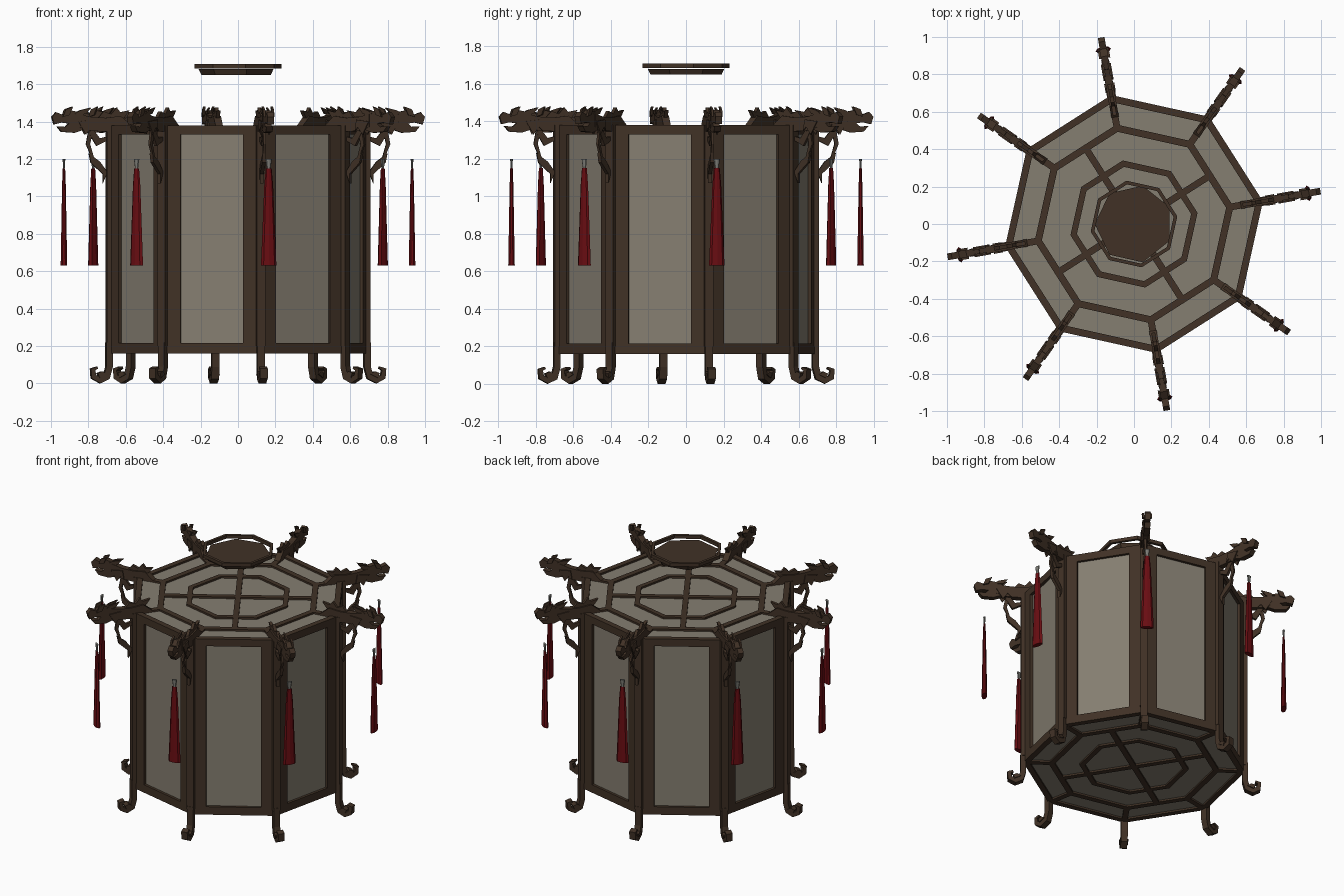
import bpy, bmesh, math
from mathutils import Vector

cube = bpy.data.objects.get("Cube")
if cube:
    bpy.data.objects.remove(cube)


def material(name, rgb):
    m = bpy.data.materials.new(name)
    m.use_nodes = True
    m.diffuse_color = (*rgb, 1)
    m.node_tree.nodes["Principled BSDF"].inputs["Base Color"].default_value = (*rgb, 1)
    return m


wood = material("dark wood", (0.052, 0.031, 0.019))
paper = material("grey paper", (0.235, 0.21, 0.165))
red = material("tassel red", (0.14, 0.004, 0.006))
metal = material("grey metal", (0.2, 0.2, 0.18))

CORNER = math.radians(10)           # first corner of the octagon
STEP = math.pi / 4
FACE = CORNER + STEP / 2            # first side of the octagon
R = 0.70
APOTHEM = R * math.cos(STEP / 2)
BASE, TOP = 0.16, 1.38


def finish(name, bm, mat, turns=(0,)):
    """Turn a bmesh into one object per rotation about z, sharing the mesh."""
    bmesh.ops.recalc_face_normals(bm, faces=bm.faces)
    mesh = bpy.data.meshes.new(name)
    bm.to_mesh(mesh)
    bm.free()
    mesh.materials.append(mat)
    for a in turns:
        ob = bpy.data.objects.new(name, mesh)
        ob.rotation_euler.z = a
        bpy.context.collection.objects.link(ob)


corners = [CORNER + k * STEP for k in range(8)]
sides = [FACE + k * STEP for k in range(8)]


def add_box(bm, x0, x1, y0, y1, z0, z1):
    made = bmesh.ops.create_cube(bm, size=1)["verts"]
    for v in made:
        v.co = Vector((x0 if v.co.x < 0 else x1, y0 if v.co.y < 0 else y1,
                       z0 if v.co.z < 0 else z1))


def add_plate(bm, outline, thick, y=0):
    """Extrude an outline of (radius, height) points sideways."""
    face = bm.faces.new([bm.verts.new((r, y - thick / 2, z)) for r, z in outline])
    new = bmesh.ops.extrude_face_region(bm, geom=[face])["geom"]
    bmesh.ops.translate(bm, vec=(0, thick, 0),
                        verts=[g for g in new if isinstance(g, bmesh.types.BMVert)])


def ribbon(path, widths):
    """Outline of a strip that follows a path."""
    pts = [Vector(p) for p in path]
    left, right = [], []
    for i, p in enumerate(pts):
        d = (pts[min(i + 1, len(pts) - 1)] - pts[max(i - 1, 0)]).normalized()
        n = Vector((-d.y, d.x)) * widths[i] / 2
        left.append(p + n)
        right.append(p - n)
    return [tuple(p) for p in left + right[::-1]]


def ring(name, sides_n, outer, inner, z0, z1, start=CORNER):
    """Flat polygonal ring."""
    bm = bmesh.new()
    loops = []
    for r, z in ((outer, z0), (outer, z1), (inner, z1), (inner, z0)):
        loops.append([bm.verts.new((r * math.cos(start + k * math.tau / sides_n),
                                    r * math.sin(start + k * math.tau / sides_n), z))
                      for k in range(sides_n)])
    for i in range(4):
        a, b = loops[i], loops[(i + 1) % 4]
        for k in range(sides_n):
            j = (k + 1) % sides_n
            bm.faces.new((a[k], a[j], b[j], b[k]))
    finish(name, bm, wood)


def prism(name, n, r0, r1, z0, z1, mat, start=CORNER):
    bm = bmesh.new()
    rows = [[bm.verts.new((r * math.cos(start + k * math.tau / n),
                           r * math.sin(start + k * math.tau / n), z))
             for k in range(n)] for r, z in ((r0, z0), (r1, z1))]
    bm.faces.new(rows[0])
    bm.faces.new(rows[1])
    for k in range(n):
        j = (k + 1) % n
        bm.faces.new((rows[0][k], rows[0][j], rows[1][j], rows[1][k]))
    finish(name, bm, mat)


# Side frames: two stiles and two rails around each paper window
half, win = R * math.sin(STEP / 2), 0.172
bm = bmesh.new()
for s in (-1, 1):
    a, b = sorted((s * win, s * half))
    add_box(bm, APOTHEM - 0.03, APOTHEM, a, b, BASE, TOP)
for z0, z1 in ((BASE, 0.215), (1.33, TOP)):
    add_box(bm, APOTHEM - 0.03, APOTHEM, -win, win, z0, z1)
finish("side_frame", bm, wood, sides)

bm = bmesh.new()
add_box(bm, APOTHEM - 0.026, APOTHEM - 0.018, -win, win, 0.215, 1.33)
finish("side_paper", bm, paper, sides)

# Top and bottom lattices, each with a paper sheet behind
for label, z0, z1, sheet in (("top", TOP - 0.025, TOP, TOP - 0.018),
                             ("bottom", BASE, BASE + 0.025, BASE + 0.012)):
    prism(label + "_paper", 8, 0.68, 0.68, sheet, sheet + 0.006, paper)
    ring(label + "_outer_ring", 8, R, 0.66, z0, z1)
    ring(label + "_middle_ring", 8, 0.54, 0.50, z0, z1)
    ring(label + "_inner_ring", 8, 0.345, 0.31, z0, z1)
    bm = bmesh.new()
    add_box(bm, 0.51, 0.68, -0.018, 0.018, z0, z1)
    finish(label + "_spoke", bm, wood, corners)
    bm = bmesh.new()
    add_box(bm, -0.48, 0.48, -0.018, 0.018, z0, z1)
    finish(label + "_cross_bar", bm, wood, (FACE, FACE + math.pi / 2))

# Floating cap above the lid
prism("cap_plate", 7, 0.195, 0.21, 1.65, 1.68, wood, 0.45)
ring("cap_band", 8, 0.235, 0.215, 1.685, 1.708)

# Corner posts running down into curled feet
bm = bmesh.new()
add_box(bm, 0.675, 0.715, -0.024, 0.024, 0.2, TOP)
finish("corner_post", bm, wood, corners)

foot = ribbon([(0.70, 0.22), (0.70, 0.09), (0.715, 0.035), (0.75, 0.018),
               (0.785, 0.035), (0.79, 0.075), (0.765, 0.085)],
              [0.035, 0.035, 0.036, 0.035, 0.03, 0.025, 0.012])
bm = bmesh.new()
add_plate(bm, foot, 0.042)
add_plate(bm, [(0.715, 0.05), (0.755, 0.03), (0.765, 0.055), (0.74, 0.065)], 0.055)
finish("curled_foot", bm, wood, corners)

# Carved beast-head arms
bm = bmesh.new()
add_plate(bm, [(0.58, 1.38), (0.68, 1.345), (0.80, 1.35), (0.87, 1.37), (0.87, 1.44),
               (0.80, 1.425), (0.72, 1.42), (0.64, 1.43)], 0.04)          # neck
add_plate(bm, [(0.83, 1.36), (0.89, 1.34), (0.96, 1.345), (0.985, 1.375), (0.94, 1.372),
               (0.92, 1.39), (0.96, 1.395), (1.0, 1.385), (1.012, 1.425), (0.99, 1.45),
               (0.95, 1.435), (0.91, 1.46), (0.84, 1.445)], 0.036)         # open jaws
for s in (-1, 1):
    add_plate(bm, [(0.92, 1.435), (0.955, 1.425), (0.94, 1.465), (0.90, 1.48)],
              0.012, s * 0.024)                                             # ears
    add_plate(bm, [(0.89, 1.44), (0.86, 1.46), (0.80, 1.475), (0.83, 1.44)],
              0.01, s * 0.016)                                              # horns
    add_plate(bm, [(0.87, 1.40), (0.83, 1.33), (0.80, 1.37), (0.78, 1.35), (0.79, 1.41)],
              0.01, s * 0.022)                                              # cheek mane
add_plate(bm, [(0.62, 1.42), (0.59, 1.46), (0.64, 1.45), (0.66, 1.475), (0.69, 1.44),
               (0.73, 1.455), (0.76, 1.42)], 0.02)                          # crest
finish("beast_head_arm", bm, wood, corners)

# Carved leaf brackets below the arms
bm = bmesh.new()
add_plate(bm, ribbon([(0.71, 1.31), (0.76, 1.29), (0.80, 1.35)],
                     [0.02, 0.045, 0.03]), 0.02)
add_plate(bm, ribbon([(0.80, 1.35), (0.815, 1.28), (0.79, 1.21)],
                     [0.025, 0.022, 0.012]), 0.014)
add_plate(bm, [(0.71, 1.13), (0.735, 1.07), (0.735, 1.12), (0.80, 1.18),
               (0.79, 1.10), (0.77, 1.15), (0.81, 1.22), (0.75, 1.185)][:4]
          + [(0.81, 1.23), (0.75, 1.185)], 0.02)
finish("leaf_bracket", bm, wood, corners)


# Flattened hanging tassels with small metal caps
def hanging(name, z0, z1, r0, r1, mat):
    bm = bmesh.new()
    bmesh.ops.create_cone(bm, cap_ends=True, segments=8, radius1=r0, radius2=r1, depth=z1 - z0)
    for v in bm.verts:
        v.co = Vector((0.945 + v.co.x * 0.42, v.co.y, v.co.z + (z0 + z1) / 2))
    finish(name, bm, mat, corners)


hanging("tassel_skirt", 0.63, 1.06, 0.042, 0.024, red)
hanging("tassel_neck", 1.06, 1.15, 0.024, 0.016, red)
hanging("tassel_cap", 1.15, 1.2, 0.01, 0.018, metal)
